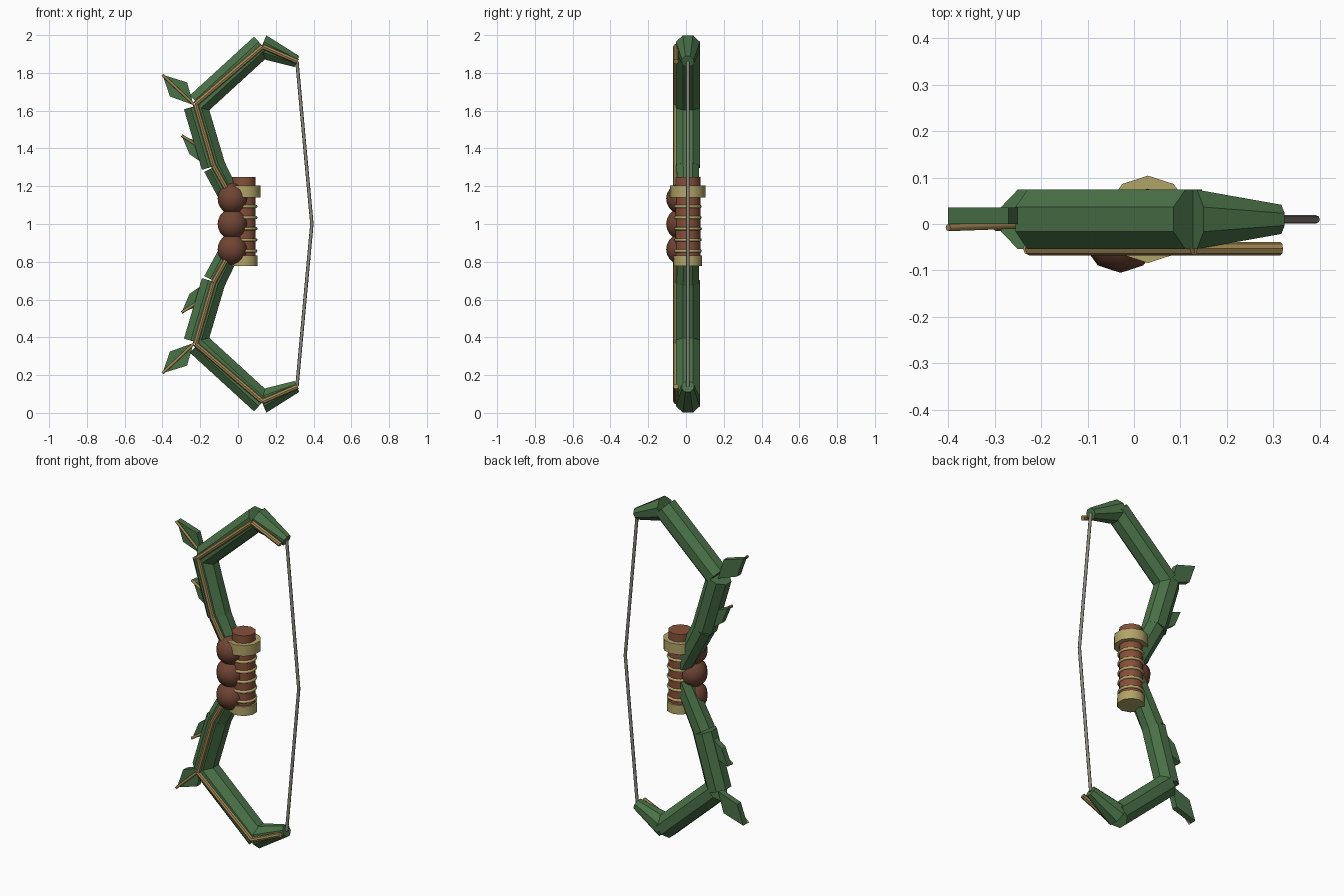
import bpy, bmesh, math
from mathutils import Vector

if "Cube" in bpy.data.objects:
    bpy.data.objects.remove(bpy.data.objects["Cube"], do_unlink=True)


def material(name, rgb):
    m = bpy.data.materials.new(name)
    m.use_nodes = True
    color = (*rgb, 1)
    m.diffuse_color = color
    m.node_tree.nodes["Principled BSDF"].inputs["Base Color"].default_value = color
    return m


GREEN = material("leaf green", (0.068, 0.168, 0.064))
TAN = material("pale tan", (0.44, 0.37, 0.14))
VINE = material("vine ochre", (0.37, 0.25, 0.09))
WOOD = material("red brown wood", (0.24, 0.08, 0.042))
KNOT = material("dark brown knot", (0.16, 0.058, 0.034))
CORD = material("grey cord", (0.25, 0.24, 0.20))
DEPTH = 0.01  # common centre plane of the bow


def finish(name, bm, mat, smooth=False):
    bmesh.ops.recalc_face_normals(bm, faces=bm.faces)
    for f in bm.faces:
        f.smooth = smooth
    mesh = bpy.data.meshes.new(name)
    bm.to_mesh(mesh)
    bm.free()
    if smooth:
        mesh.set_sharp_from_angle(angle=math.radians(65))
    mesh.materials.append(mat)
    obj = bpy.data.objects.new(name, mesh)
    bpy.context.collection.objects.link(obj)


def rod(name, start, end, r1, r2, sides, mat, turn=0.0, smooth=False):
    """Tapered prism between two points."""
    a, b = Vector(start), Vector(end)
    d = (b - a).normalized()
    u = Vector((0, 1, 0))
    u = (u - d * u.dot(d)).normalized()
    v = d.cross(u)
    bm = bmesh.new()
    rings = []
    for p, r in ((a, r1), (b, r2)):
        angles = [turn + math.tau * i / sides for i in range(sides)]
        rings.append([bm.verts.new(p + r * (u * math.cos(t) + v * math.sin(t))) for t in angles])
    for i in range(sides):
        j = (i + 1) % sides
        bm.faces.new((rings[0][i], rings[0][j], rings[1][j], rings[1][i]))
    bm.faces.new(rings[0])
    bm.faces.new(rings[1])
    finish(name, bm, mat, smooth)


def leaf(name, outline, front, thick):
    """Kite-shaped slab in the x-z plane."""
    bm = bmesh.new()
    face = bm.faces.new([bm.verts.new((x, front, z)) for x, z in outline])
    new = bmesh.ops.extrude_face_region(bm, geom=[face])["geom"]
    moved = [e for e in new if isinstance(e, bmesh.types.BMVert)]
    bmesh.ops.translate(bm, verts=moved, vec=(0, thick, 0))
    finish(name, bm, GREEN)


# Limbs, vines, leaves and string, repeated above and below the grip
limb_parts = [
    ("inner_limb", (0.03, 1.0), (-0.125, 1.303), 0.056, 0.065),
    ("middle_limb", (-0.13, 1.305), (-0.225, 1.625), 0.069, 0.069),
    ("outer_limb", (-0.212, 1.634), (0.128, 1.945), 0.069, 0.069),
    ("limb_tip", (0.125, 1.94), (0.312, 1.86), 0.069, 0.034),
]
vine_path = [(-0.04, 1.15), (-0.13, 1.31), (-0.225, 1.635), (0.13, 1.94), (0.315, 1.86)]
# Each leaf: name, outline from the tip round, inner end of its rib
leaves = [
    ("large_leaf", [(-0.40, 1.79), (-0.27, 1.75), (-0.235, 1.63), (-0.36, 1.675)], (-0.235, 1.635)),
    ("small_leaf", [(-0.298, 1.468), (-0.21, 1.435), (-0.17, 1.31), (-0.257, 1.37)], (-0.19, 1.40)),
]

for side in ("upper", "lower"):
    def at(p, y=DEPTH):
        return (p[0], y, p[1] if side == "upper" else 2 - p[1])

    for name, a, b, r1, r2 in limb_parts:
        rod(f"{side}_{name}", at(a), at(b), r1, r2, 8, GREEN, math.pi / 8)
    for i, (a, b) in enumerate(zip(vine_path, vine_path[1:])):
        rod(f"{side}_vine_{i + 1}", at(a, -0.053), at(b, -0.053), 0.0145, 0.0145, 8, VINE)
    for name, outline, rib_end in leaves:
        pts = [(at(p)[0], at(p)[2]) for p in outline]
        leaf(f"{side}_{name}", pts, 0.0, 0.035)
        rod(f"{side}_{name}_rib", at(outline[0], -0.008), at(rib_end, -0.002),
            0.0075, 0.0075, 8, VINE, smooth=True)
    rod(f"{side}_string", at((0.312, 1.86)), at((0.391, 1.0)), 0.009, 0.009, 8, CORD, smooth=True)


# Grip post with collar and foot cap
def post(name, low, high, radius, mat):
    rod(name, (0.03, DEPTH, low), (0.03, DEPTH, high), radius, radius, 10, mat, smooth=True)


post("grip_post", 0.80, 1.248, 0.066, WOOD)
post("grip_collar", 1.14, 1.203, 0.094, TAN)
post("grip_foot_cap", 0.778, 0.832, 0.076, TAN)

# Rounded bands around the post
for i in range(5):
    bpy.ops.mesh.primitive_torus_add(
        location=(0.03, DEPTH, 0.857 + 0.059 * i), major_segments=20, minor_segments=8,
        major_radius=0.065, minor_radius=0.0085)
    band = bpy.context.object
    band.name = f"grip_band_{i + 1}"
    band.data.materials.append(TAN)
    bpy.ops.object.shade_smooth()

# Round knots on the front of the grip
for i in range(3):
    bm = bmesh.new()
    bmesh.ops.create_uvsphere(bm, u_segments=10, v_segments=10, radius=0.083)
    bmesh.ops.translate(bm, verts=bm.verts, vec=(-0.029, -0.022, 0.866 + 0.134 * i))
    finish(f"grip_knot_{i + 1}", bm, KNOT, smooth=True)
